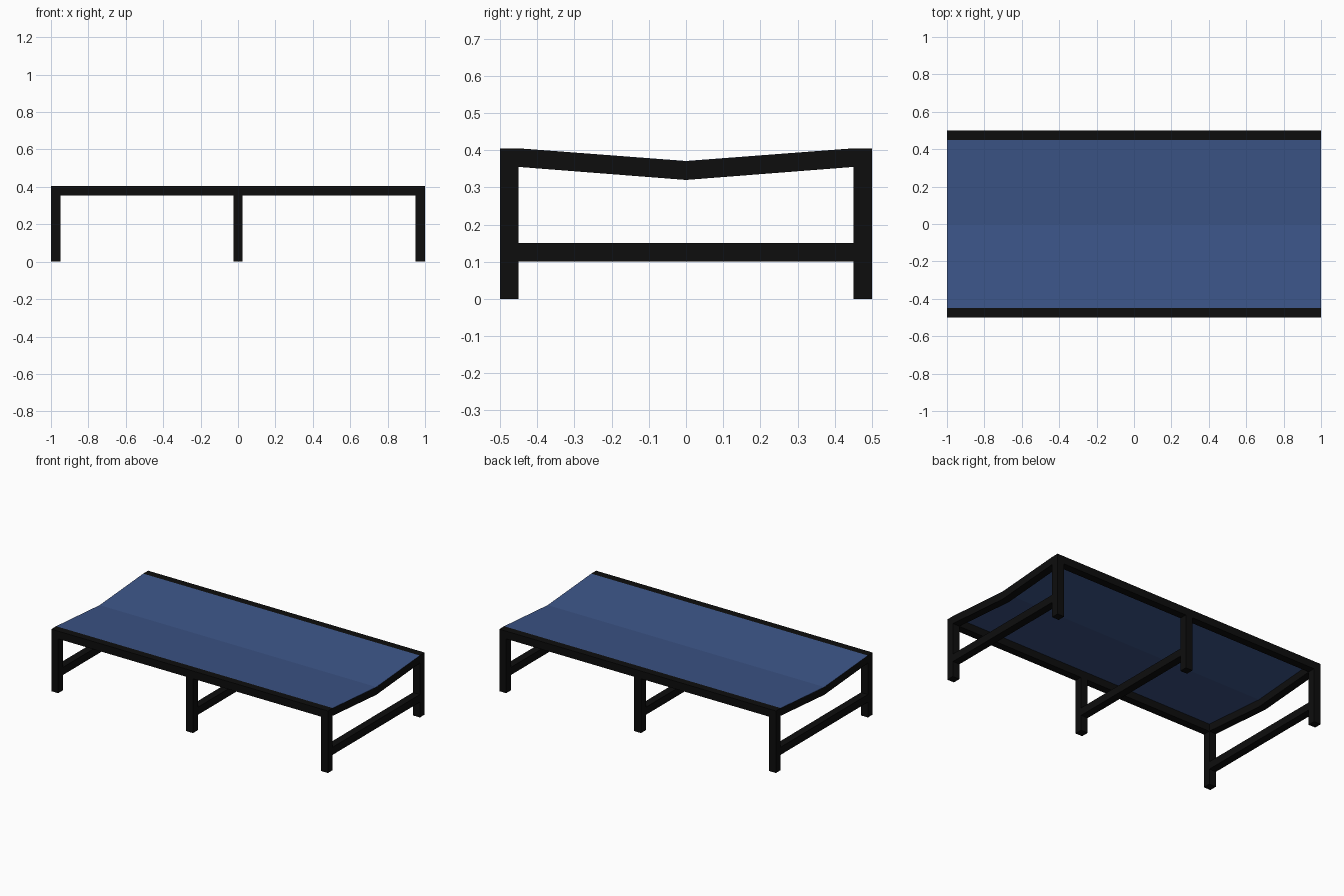
import bpy, bmesh

if "Cube" in bpy.data.objects:
    bpy.data.objects.remove(bpy.data.objects["Cube"])


def material(name, color):
    m = bpy.data.materials.new(name)
    m.diffuse_color = (*color, 1)
    m.use_nodes = True
    m.node_tree.nodes["Principled BSDF"].inputs["Base Color"].default_value = m.diffuse_color
    return m


BLACK = material("black frame", (0.004, 0.004, 0.004))
BLUE = material("blue fabric", (0.045, 0.09, 0.245))
T = 0.05      # bar thickness
TOP = 0.405   # frame height
SAG = 0.035   # dip in the middle


def sweep(name, profile, x0, x1, mat):
    """Closed (y, z) profile extruded along x."""
    bm = bmesh.new()
    face = bm.faces.new([bm.verts.new((x0, y, z)) for y, z in profile])
    ext = bmesh.ops.extrude_face_region(bm, geom=[face])
    moved = [v for v in ext["geom"] if isinstance(v, bmesh.types.BMVert)]
    bmesh.ops.translate(bm, verts=moved, vec=(x1 - x0, 0, 0))
    bmesh.ops.recalc_face_normals(bm, faces=bm.faces)
    me = bpy.data.meshes.new(name)
    bm.to_mesh(me)
    bm.free()
    me.materials.append(mat)
    ob = bpy.data.objects.new(name, me)
    bpy.context.collection.objects.link(ob)
    return ob


def box(name, x, y, z):
    return sweep(name, [(y[0], z[0]), (y[1], z[0]), (y[1], z[1]), (y[0], z[1])],
                 x[0], x[1], BLACK)


# Long side rails
for side, y in (("front", -0.5), ("back", 0.45)):
    box(side + "_rail", (-1, 1), (y, y + T), (TOP - T, TOP))

# Three leg pairs, each joined by a low stretcher
for pos, x in (("left", -1), ("middle", -T / 2), ("right", 1 - T)):
    for side, y in (("front", -0.5), ("back", 0.45)):
        box(f"{pos}_{side}_leg", (x, x + T), (y, y + T), (0, TOP - T))
    box(pos + "_stretcher", (x, x + T), (-0.45, 0.45), (0.10, 0.15))

# Dipped end bars under the fabric
for pos, x in (("left", -1), ("right", 1 - T)):
    sweep(pos + "_end_bar",
          [(-0.45, TOP - T), (0, TOP - T - SAG), (0.45, TOP - T),
           (0.45, TOP), (0, TOP - SAG), (-0.45, TOP)], x, x + T, BLACK)

# Sagging fabric sheet
E = 0.002
sweep("fabric",
      [(-0.45, TOP - E), (0, TOP - SAG - E), (0.45, TOP - E),
       (0.45, TOP), (0, TOP - SAG + 0.001), (-0.45, TOP)], -1, 1, BLUE)
